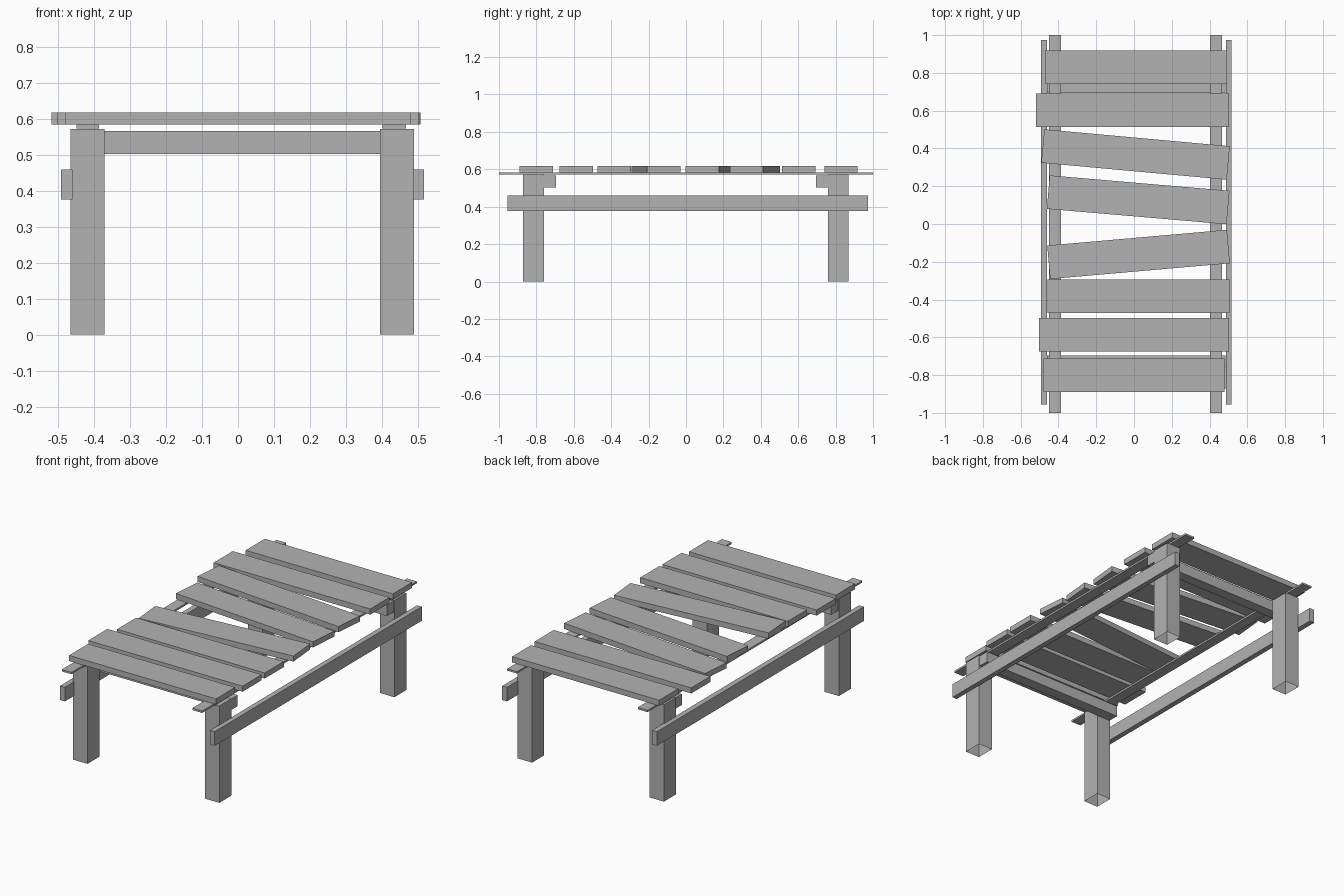
import bpy, bmesh, math

default = bpy.data.objects.get("Cube")
if default:
    bpy.data.objects.remove(default, do_unlink=True)

wood = bpy.data.materials.new("grey_wood")
wood.use_nodes = True
GREY = (0.45, 0.45, 0.45, 1)
wood.diffuse_color = GREY
wood.node_tree.nodes["Principled BSDF"].inputs["Base Color"].default_value = GREY


def board(name, x, y, z, angle=0, open_bottom=False):
    """Box spanning the (min, max) ranges, turned about its own vertical axis."""
    bm = bmesh.new()
    bmesh.ops.create_cube(bm, size=1)
    bmesh.ops.scale(bm, vec=[r[1] - r[0] for r in (x, y, z)], verts=bm.verts)
    if open_bottom:
        bm.normal_update()
        under = [f for f in bm.faces if f.normal.z < -0.5]
        bmesh.ops.delete(bm, geom=under, context="FACES_ONLY")
    mesh = bpy.data.meshes.new(name)
    bm.to_mesh(mesh)
    bm.free()
    mesh.materials.append(wood)
    obj = bpy.data.objects.new(name, mesh)
    obj.location = [sum(r) / 2 for r in (x, y, z)]
    obj.rotation_euler.z = math.radians(angle)
    bpy.context.collection.objects.link(obj)


# Hollow-ended legs, with a long bearer and a side rail on each side
sides = {
    "right": ((-0.465, -0.371), (-0.449, -0.386), (-0.492, -0.46)),
    "left": ((0.395, 0.489), (0.402, 0.466), (0.486, 0.517)),
}
for side, (leg_x, bearer_x, rail_x) in sides.items():
    for end, leg_y in (("front", (-0.872, -0.76)), ("back", (0.758, 0.87))):
        board(f"{end}_{side}_leg", leg_x, leg_y, (0, 0.571), open_bottom=True)
    board(f"{side}_bearer", bearer_x, (-1, 1), (0.573, 0.584))
    board(f"{side}_rail", rail_x, (-0.955, 0.973), (0.376, 0.459))

# Cross beams on the inner faces of the legs
board("front_beam", (-0.46, 0.485), (-0.76, -0.695), (0.502, 0.566))
board("back_beam", (-0.46, 0.485), (0.694, 0.758), (0.502, 0.566))

# Top planks, some knocked askew: centre x, centre y, length, angle
planks = [
    (0.012, 0.829, 0.96, 0),
    (-0.008, 0.603, 1.021, 0),
    (0.008, 0.368, 0.986, -5.2),
    (0.022, 0.128, 0.955, -4.9),
    (0.024, -0.161, 0.955, 5),
    (0.023, -0.383, 0.963, 0),
    (0.0, -0.587, 1.006, 0),
    (0.0, -0.8, 0.958, 0),
]
WIDTH = 0.178
for i, (cx, cy, length, angle) in enumerate(planks, 1):
    board(f"plank_{i}", (cx - length / 2, cx + length / 2),
          (cy - WIDTH / 2, cy + WIDTH / 2), (0.584, 0.617), angle)
